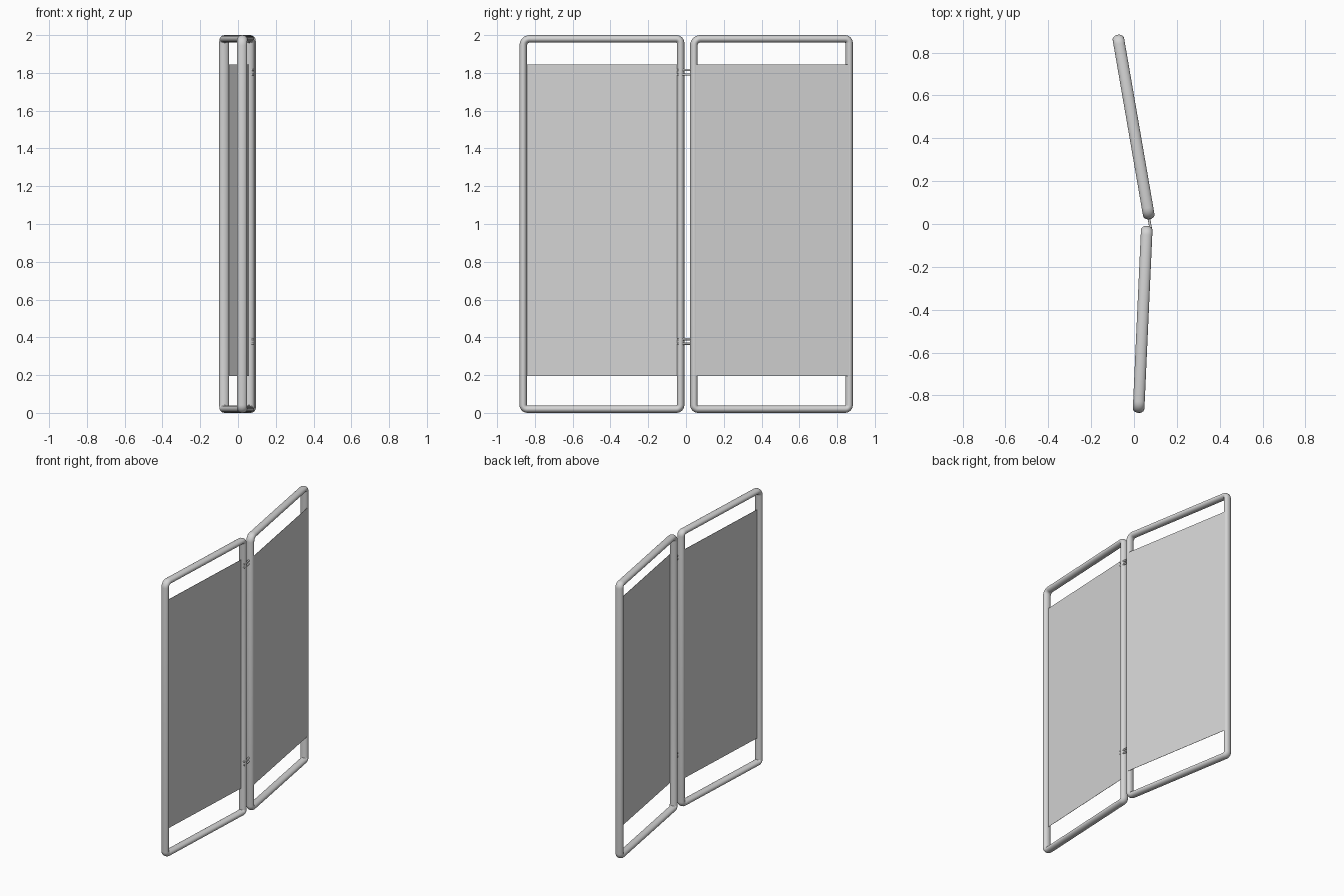
import bpy
import bmesh
from math import sin, cos, pi, radians
from mathutils import Vector

if "Cube" in bpy.data.objects:
    bpy.data.objects.remove(bpy.data.objects["Cube"])

LENGTH, HEIGHT = 0.874, 2.0        # outer size of one leaf
HALF_W, HALF_D = 0.02, 0.027       # oval tube section
# Corners as (y side, z side, bend radius at tube centre)
CORNERS = [(1, 1, 0.022), (-1, 1, 0.034), (-1, -1, 0.022), (1, -1, 0.022)]


def make_material(name, rgb):
    mat = bpy.data.materials.new(name)
    mat.use_nodes = True
    mat.diffuse_color = (*rgb, 1)
    mat.node_tree.nodes["Principled BSDF"].inputs["Base Color"].default_value = (*rgb, 1)
    return mat


grey = make_material("light grey", (0.66, 0.66, 0.66))


def finish(bm, name, location=(0, 0, 0), turn=0):
    bmesh.ops.recalc_face_normals(bm, faces=bm.faces)
    mesh = bpy.data.meshes.new(name)
    bm.to_mesh(mesh)
    bm.free()
    mesh.materials.append(grey)
    obj = bpy.data.objects.new(name, mesh)
    obj.location = location
    obj.rotation_euler.z = turn
    bpy.context.collection.objects.link(obj)
    bpy.ops.object.select_all(action="DESELECT")
    obj.select_set(True)
    bpy.context.view_layer.objects.active = obj
    bpy.ops.object.shade_smooth_by_angle(angle=radians(40))


def tube_frame(name, location, turn):
    """Closed oval tube swept round a rectangle with bent corners."""
    bm = bmesh.new()
    sides, steps = 20, 6
    rings = []
    for corner, (sy, sz, bend) in enumerate(CORNERS):
        cy = sy * (LENGTH / 2 - HALF_W - bend)
        cz = HEIGHT / 2 + sz * (HEIGHT / 2 - HALF_W - bend)
        for i in range(steps + 1):
            a = (corner + i / steps) * pi / 2
            ring = []
            for k in range(sides):
                t = 2 * pi * k / sides
                r = bend + HALF_W * cos(t)
                ring.append(bm.verts.new((HALF_D * sin(t), cy + r * cos(a),
                                          cz + r * sin(a))))
            rings.append(ring)
    for n, ring in enumerate(rings):
        nxt = rings[(n + 1) % len(rings)]
        for k in range(sides):
            j = (k + 1) % sides
            bm.faces.new((ring[k], ring[j], nxt[j], nxt[k]))
    finish(bm, name, location, turn)


def cloth_panel(name, location, turn, offset):
    """Thin sheet from post centre to post centre, set off the leaf's mid plane."""
    bm = bmesh.new()
    bmesh.ops.create_cube(bm, size=1)
    bmesh.ops.scale(bm, vec=(0.002, LENGTH - 2 * HALF_W, 1.65), verts=bm.verts)
    bmesh.ops.translate(bm, vec=(offset, 0, 1.02), verts=bm.verts)
    finish(bm, name, location, turn)


def rod(name, start, end, radius):
    start, end = Vector(start), Vector(end)
    bm = bmesh.new()
    bmesh.ops.create_cone(bm, cap_ends=True, segments=12, radius1=radius,
                          radius2=radius, depth=(end - start).length)
    turn = (end - start).to_track_quat("Z", "Y").to_matrix()
    bmesh.ops.rotate(bm, matrix=turn, verts=bm.verts)
    bmesh.ops.translate(bm, vec=(start + end) / 2, verts=bm.verts)
    finish(bm, name)


# Two leaves standing at a slight angle; the back cloth lies on the tube's face
for side, centre, degrees, offset in (("front", (0.0405, -0.445, 0), -2.6, 0),
                                      ("back", (-0.002, 0.4525, 0), 9.8, 0.025)):
    tube_frame(side + "_frame", centre, radians(degrees))
    cloth_panel(side + "_cloth", centre, radians(degrees), offset)

# Hinge rods and their screws, upper and lower
for level, z in (("upper", 1.803), ("lower", 0.378)):
    for place, dz in (("top", 0.012), ("bottom", -0.012)):
        rod(f"{level}_hinge_{place}_rod", (0.078, -0.022, z + dz),
            (0.068, 0.035, z + dz), 0.006)
        rod(f"{level}_hinge_{place}_screw", (0.05, -0.042, z + dz),
            (0.085, -0.042, z + dz), 0.005)
